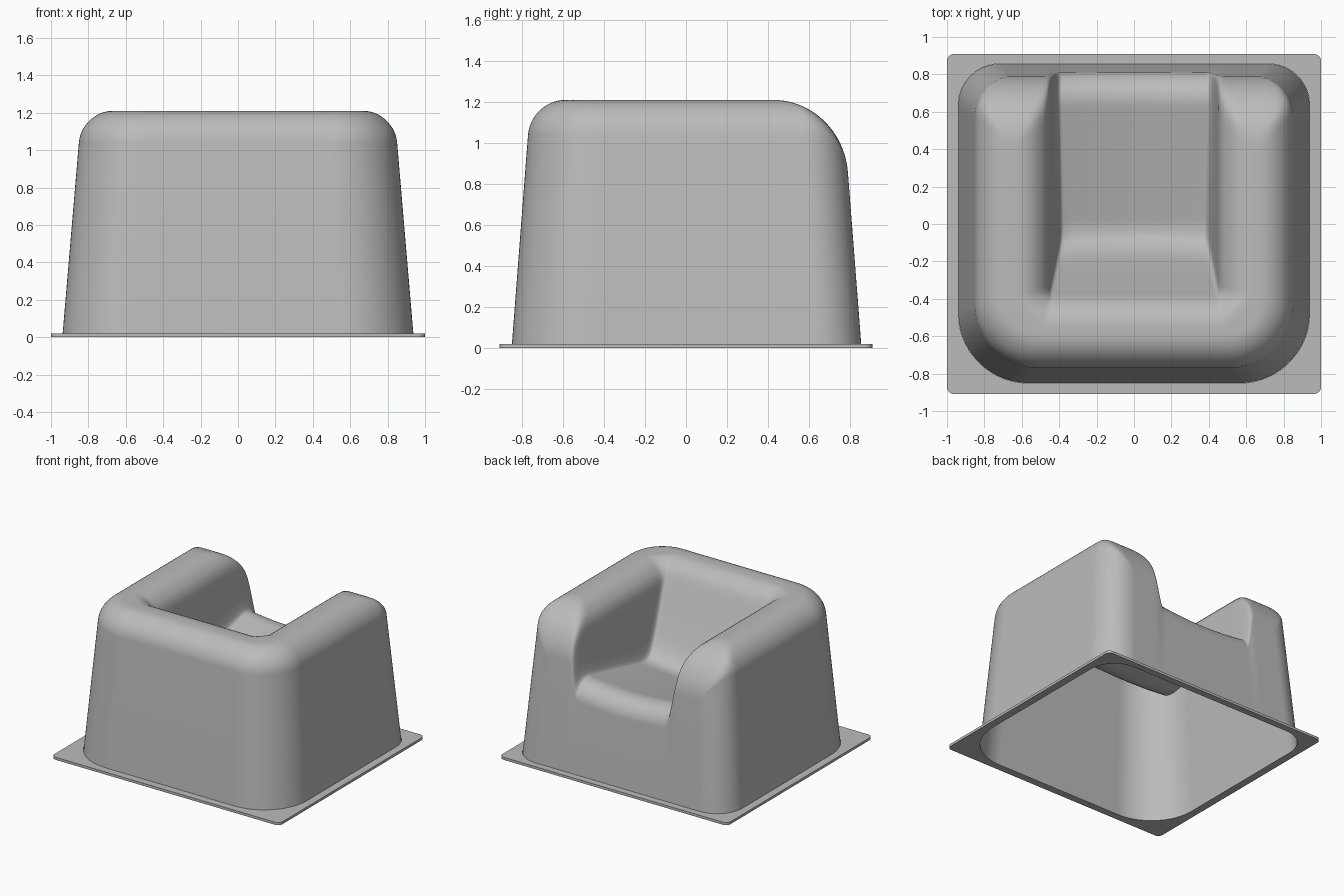
import bpy, bmesh, math

if "Cube" in bpy.data.objects:
    bpy.data.objects.remove(bpy.data.objects["Cube"])

WIDTH, BACK, FRONT = 0.85, -0.77, 0.775   # body outline at the shoulder
R_BACK, R_FRONT = 0.34, 0.2               # plan corner radii
TOP, SHOULDER, PLATE = 1.21, 1.05, 0.02
WELL_X, WELL_Y = 0.45, -0.37              # inner edge of arms and backrest

grey = bpy.data.materials.new("moulded grey")
grey.use_nodes = True
grey.diffuse_color = (0.5, 0.5, 0.5, 1)
grey.node_tree.nodes["Principled BSDF"].inputs["Base Color"].default_value = grey.diffuse_color


def taper(z):
    return 1 + 0.1 * (SHOULDER - z)


def half_width(y):
    r, q = (R_FRONT, y - FRONT + R_FRONT) if y > 0 else (R_BACK, BACK + R_BACK - y)
    q = min(max(q, 0), r)
    return WIDTH - r + math.sqrt(r * r - q * q)


def inset(x, y):
    """Distance inward from the rounded outline."""
    r, qy = (R_FRONT, y - FRONT + R_FRONT) if y > 0 else (R_BACK, BACK + R_BACK - y)
    qx = abs(x) - WIDTH + r
    return max(0, r - math.hypot(max(qx, 0), max(qy, 0)) - min(max(qx, qy), 0))


def drop(d, r):
    """Quarter-round edge."""
    return 0 if d >= r else r - math.sqrt(max(0, r * r - (r - d) ** 2))


def wall_drop(q, r, k):
    """Quarter-round edge that runs on into a wall of slope k."""
    q0 = r * (1 - k / math.hypot(1, k))
    return drop(q, r) if q > q0 else drop(q0, r) + k * (q0 - q)


def smooth_max(a, b, k):
    h = max(k - abs(a - b), 0) / k
    return max(a, b) + h * h * k / 4


def height(x, y):
    # rolled arms and backrest
    side = wall_drop(abs(x) - WELL_X, 0.19, 7)
    back = wall_drop(WELL_Y - y, 0.19, 2.0)
    inner = max(0, -smooth_max(-side, -back, 0.1) + 0.0)
    edge = drop(inset(x, y), 0.17)
    nose = drop(FRONT - y, 0.34)
    rim = TOP - (inner ** 3 + edge ** 3 + nose ** 3) ** (1 / 3)
    # seat with rolled front
    seat = 0.55 + 0.22 * max(y, 0) + 0.2 * x * x - drop(FRONT - y, 0.17)
    return smooth_max(rim, seat, 0.16)


def spread(a, b, n):
    return [a + (b - a) * i / n for i in range(n)]


def eased(a, b, n):
    """Steps that grow finer towards b."""
    return [a + (b - a) * math.sin(math.pi / 2 * i / n) for i in range(n + 1)]


def make_object(name, bm, angle):
    bmesh.ops.recalc_face_normals(bm, faces=bm.faces)
    mesh = bpy.data.meshes.new(name)
    bm.to_mesh(mesh)
    bm.free()
    mesh.materials.append(grey)
    obj = bpy.data.objects.new(name, mesh)
    bpy.context.collection.objects.link(obj)
    bpy.ops.object.select_all(action='DESELECT')
    obj.select_set(True)
    bpy.context.view_layer.objects.active = obj
    bpy.ops.object.shade_smooth_by_angle(angle=math.radians(angle))
    return obj


# Chair shell: a top sheet with its rim drawn down into tapered walls
half = spread(0, 0.36, 10) + spread(0.36, 0.49, 16) + eased(0.49, WIDTH, 20)
columns = [-u for u in reversed(half[1:])] + half
rows = (eased(BACK + R_BACK, BACK, 24)[::-1] + spread(BACK + R_BACK, 0.42, 40)[1:]
        + eased(0.42, FRONT, 26))

bm = bmesh.new()
grid = []
for y in rows:
    line = []
    for u in columns:
        x = abs(u)
        if x > 0.49:
            x = 0.49 + (x - 0.49) * (half_width(y) - 0.49) / (WIDTH - 0.49)
        x = math.copysign(x, u)
        line.append(bm.verts.new((x, y, height(x, y))))
    grid.append(line)
for a, b in zip(grid, grid[1:]):
    for i in range(len(columns) - 1):
        bm.faces.new((a[i], a[i + 1], b[i + 1], b[i]))
rim_edges = [e for e in bm.edges if e.is_boundary]
skirt = bmesh.ops.extrude_edge_only(bm, edges=rim_edges)["geom"]
for v in skirt:
    if isinstance(v, bmesh.types.BMVert):
        v.co.z = PLATE / 2
for v in bm.verts:
    f = taper(v.co.z)
    v.co.x *= f
    v.co.y *= f
make_object("chair_shell", bm, 50)


# Base flange: thin rounded plate with an opening under the shell
def outline(bm, w, back, front, r_back, r_front, z):
    verts = []
    corners = [(1, front, r_front, 0), (-1, front, r_front, 90),
               (-1, back, r_back, 180), (1, back, r_back, 270)]
    for side, y, r, start in corners:
        cx, cy = side * (w - r), y - math.copysign(r, y)
        for i in range(17):
            t = math.radians(start + 90 * i / 16)
            verts.append(bm.verts.new((cx + r * math.cos(t), cy + r * math.sin(t), z)))
    return [bm.edges.new((verts[i - 1], verts[i])) for i in range(len(verts))]


bm = bmesh.new()
f = taper(0)
loops = outline(bm, 1, -0.91, 0.91, 0.04, 0.04, 0)
loops += outline(bm, WIDTH * f, BACK * f, FRONT * f, R_BACK * f, R_FRONT * f, 0)
bmesh.ops.bridge_loops(bm, edges=loops)
raised = bmesh.ops.extrude_face_region(bm, geom=bm.faces[:])["geom"]
for v in raised:
    if isinstance(v, bmesh.types.BMVert):
        v.co.z = PLATE
make_object("base_flange", bm, 30)
